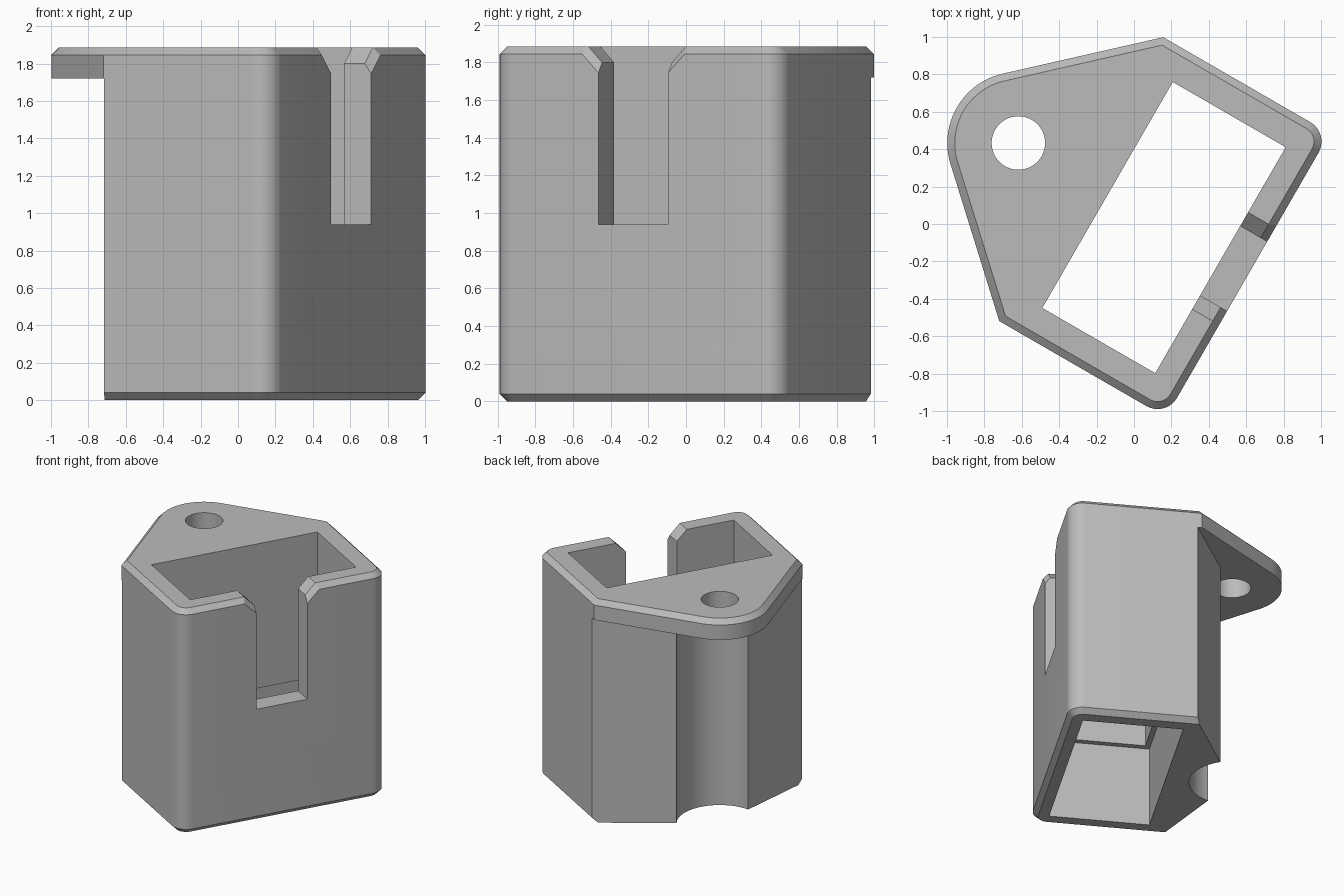
import bpy, bmesh
from math import cos, sin, pi, radians, atan2, acos, hypot
from mathutils import Vector

if "Cube" in bpy.data.objects:
    bpy.data.objects.remove(bpy.data.objects["Cube"])

grey = bpy.data.materials.new("light_grey")
grey.use_nodes = True
colour = (0.5, 0.5, 0.5, 1)
grey.diffuse_color = colour
grey.node_tree.nodes["Principled BSDF"].inputs["Base Color"].default_value = colour

# Working frame: p runs along the long side, q points towards the mounting ear
U, V = Vector((0.5, 0.866, 0)), Vector((-0.866, 0.5, 0))
P0, P1, Q0, Q1 = -0.81, 0.943, -0.664, 0.364
HOLE, EAR_R, CORNER_R = (0.066, 0.752), 0.38, 0.12
TOP, CAP_Z, BEVEL = 1.885, 1.72, 0.04


def place(p, q, z):
    return U * p + V * q + Vector((0, 0, z))


def arc(c, r, a0, a1, n):
    return [(c[0] + r * cos(a0 + (a1 - a0) * i / n),
             c[1] + r * sin(a0 + (a1 - a0) * i / n)) for i in range(n + 1)]


def inset(pts, d, keep=lambda a, b: False):
    """Move each edge of a counter-clockwise outline inwards, with mitred corners."""
    out, n = [], len(pts)
    for i in range(n):
        lines = []
        for a, b in ((pts[i - 1], pts[i]), (pts[i], pts[(i + 1) % n])):
            dx, dy = b[0] - a[0], b[1] - a[1]
            l = hypot(dx, dy)
            lines.append((-dy / l, dx / l, 0 if keep(a, b) else d))
        (a, b, s), (c, e, t) = lines
        det = a * e - b * c
        out.append((pts[i][0] + (s * e - t * b) / det,
                    pts[i][1] + (a * t - c * s) / det))
    return out


def loft(name, rings):
    """Closed solid through rings of (p, q, z) points."""
    bm = bmesh.new()
    rows = [[bm.verts.new(place(*v)) for v in ring] for ring in rings]
    for lo, hi in zip(rows, rows[1:]):
        for i in range(len(lo)):
            bm.faces.new((lo[i - 1], lo[i], hi[i], hi[i - 1]))
    bm.faces.new(rows[0][::-1])
    bm.faces.new(rows[-1])
    bmesh.ops.recalc_face_normals(bm, faces=bm.faces)
    mesh = bpy.data.meshes.new(name)
    bm.to_mesh(mesh)
    bm.free()
    mesh.materials.append(grey)
    ob = bpy.data.objects.new(name, mesh)
    bpy.context.collection.objects.link(ob)
    return ob


def prism(name, outline, z0, z1):
    return loft(name, [[(p, q, z) for p, q in outline] for z in (z0, z1)])


def combine(target, tool, operation):
    mod = target.modifiers.new(operation.lower(), 'BOOLEAN')
    mod.operation, mod.solver, mod.object = operation, 'EXACT', tool
    bpy.context.view_layer.objects.active = target
    bpy.ops.object.modifier_apply(modifier=mod.name)
    bpy.data.objects.remove(tool)


def rect(p0, p1, q0, q1):
    return [(p0, q0), (p1, q0), (p1, q1), (p0, q1)]


# Rounded front side shared by the body and the cap
r = CORNER_R
front = (arc((P0 + r, Q0 + r), r, pi, 1.5 * pi, 10)
         + arc((P1 - r, Q0 + r), r, 1.5 * pi, 2 * pi, 10))

# Body: box with a wedge-shaped back and a bevelled foot
body_line = front + [(P1, 0.33), HOLE, (P0, 0.36)]
foot = inset(body_line, BEVEL, lambda a, b: min(a[1], b[1]) > 0.3)
holder = loft("holder_body", [[(p, q, z) for p, q in line] for line, z in
                              ((foot, 0), (body_line, BEVEL), (body_line, CAP_Z))])

# Screwdriver groove in the back of the body
combine(holder, prism("groove_cutter", arc(HOLE, 0.33, 0, 2 * pi * 63 / 64, 63), -0.1, CAP_Z + 0.1),
        'DIFFERENCE')

# Cap with the rounded ear tangent to both back corners
def tangent(p, side):
    dx, dy = p - HOLE[0], Q1 - HOLE[1]
    return atan2(dy, dx) + side * acos(EAR_R / hypot(dx, dy))

a0, a1 = tangent(P1, 1), tangent(P0, -1) % (2 * pi)
cap_line = front + [(P1, Q1)] + arc(HOLE, EAR_R, a0, a1, 24) + [(P0, Q1)]
cap = loft("mounting_cap", [[(p, q, z) for p, q in line] for line, z in
                            ((cap_line, CAP_Z), (cap_line, TOP - BEVEL),
                             (inset(cap_line, BEVEL), TOP))])
combine(holder, cap, 'UNION')

# Screw hole, through pocket and the wider lower pocket
cutters = [
    prism("hole_cutter", arc(HOLE, 0.143, 0, 2 * pi * 47 / 48, 47), CAP_Z - 0.1, 2),
    prism("pocket_cutter", rect(-0.634, 0.761, -0.497, 0.2), -0.1, 2),
    prism("lower_pocket_cutter", rect(-0.68, 0.807, -0.54, 0.24), -0.1, 0.67),
]

# Front slot with flared mouth, the flare starting lower on the outside
def slot_ring(q, flare):
    s0, s1, w = -0.154, 0.274, 1.95 - flare
    half = [(s0, 0.94), (s1, 0.94), (s1, flare), (s1 + w, 1.95), (s0 - w, 1.95), (s0, flare)]
    return [(p, q, z) for p, z in half]

cutters.append(loft("slot_cutter", [slot_ring(-0.3, 1.8), slot_ring(-0.624, 1.8),
                                    slot_ring(-0.704, 1.69)]))
for c in cutters:
    combine(holder, c, 'DIFFERENCE')

bpy.ops.object.select_all(action='DESELECT')
holder.select_set(True)
bpy.context.view_layer.objects.active = holder
bpy.ops.object.shade_smooth_by_angle(angle=radians(30))
